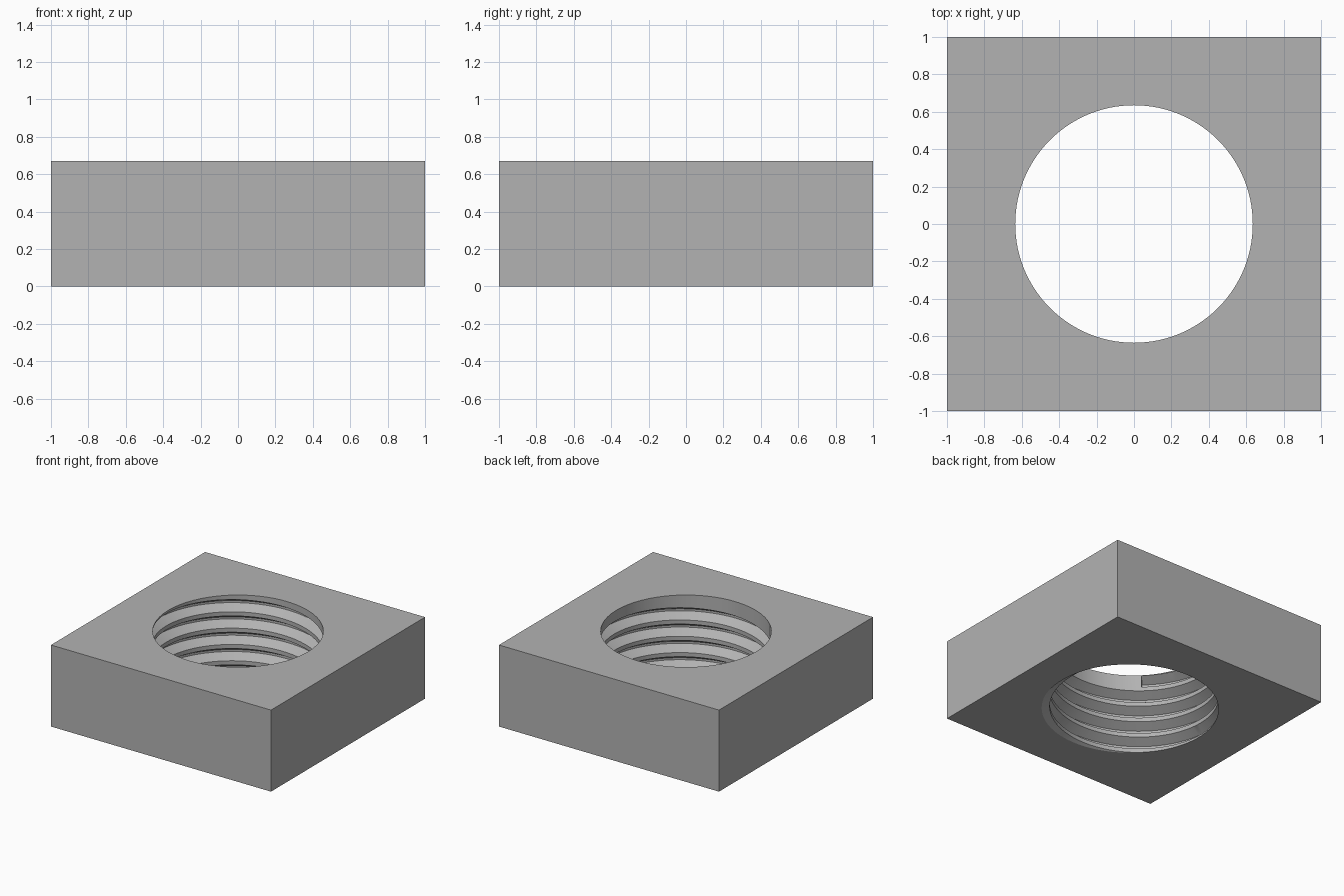
import bpy
import bmesh
import math

if "Cube" in bpy.data.objects:
    bpy.data.objects.remove(bpy.data.objects["Cube"], do_unlink=True)

HEIGHT = 0.67
BORE = 0.635
TURNS = 5
PITCH = HEIGHT / TURNS
STEPS = 120                      # segments per turn
START = math.radians(225)        # where the thread enters and leaves

# Thread proportions: flat root, flat crest, sixty degree flanks
DEPTH = 0.541 * PITCH
OPENING = 0.75 * PITCH
FLANK = DEPTH * math.tan(math.radians(30))

steel = bpy.data.materials.new("plain grey steel")
steel.use_nodes = True
grey = (0.45, 0.45, 0.45, 1)
steel.diffuse_color = grey
steel.node_tree.nodes["Principled BSDF"].inputs["Base Color"].default_value = grey


def make_object(name, bm):
    bmesh.ops.recalc_face_normals(bm, faces=bm.faces)
    mesh = bpy.data.meshes.new(name)
    bm.to_mesh(mesh)
    bm.free()
    mesh.materials.append(steel)
    obj = bpy.data.objects.new(name, mesh)
    bpy.context.collection.objects.link(obj)
    return obj


def cut(target, cutter):
    cutter.hide_render = True
    mod = target.modifiers.new("cut", "BOOLEAN")
    mod.operation = "DIFFERENCE"
    mod.solver = "EXACT"
    mod.object = cutter
    bpy.context.view_layer.objects.active = target
    bpy.ops.object.modifier_apply(modifier=mod.name)
    bpy.data.objects.remove(cutter, do_unlink=True)


# Square block
bm = bmesh.new()
bmesh.ops.create_cube(bm, size=1)
for v in bm.verts:
    v.co = (v.co.x * 2, v.co.y * 2, (v.co.z + 0.5) * HEIGHT)
nut = make_object("square_nut", bm)

# Straight bore cutter
bm = bmesh.new()
bmesh.ops.create_cone(bm, cap_ends=True, segments=STEPS, radius1=BORE,
                      radius2=BORE, depth=2)
cut(nut, make_object("bore_cutter", bm))

# Helical groove cutter: one profile swept around the bore
profile = [(BORE - 0.05, 0), (BORE, 0), (BORE + DEPTH, -FLANK),
           (BORE + DEPTH, FLANK - OPENING), (BORE, -OPENING),
           (BORE - 0.05, -OPENING)]
bm = bmesh.new()
rings = []
for i in range(TURNS * STEPS + 1):
    a = START + math.tau * i / STEPS
    rise = PITCH * i / STEPS - 0.001
    rings.append([bm.verts.new((r * math.cos(a), r * math.sin(a), z + rise))
                  for r, z in profile])
n = len(profile)
for low, high in zip(rings, rings[1:]):
    for k in range(n):
        j = (k + 1) % n
        bm.faces.new((low[k], low[j], high[j], high[k]))
bm.faces.new(rings[0])
bm.faces.new(rings[-1])
bmesh.ops.triangulate(bm, faces=bm.faces)
cut(nut, make_object("thread_cutter", bm))

# Smooth the bore and thread, keep the edges crisp
bpy.ops.object.select_all(action="DESELECT")
nut.select_set(True)
bpy.context.view_layer.objects.active = nut
bpy.ops.object.shade_smooth_by_angle(angle=math.radians(25))
